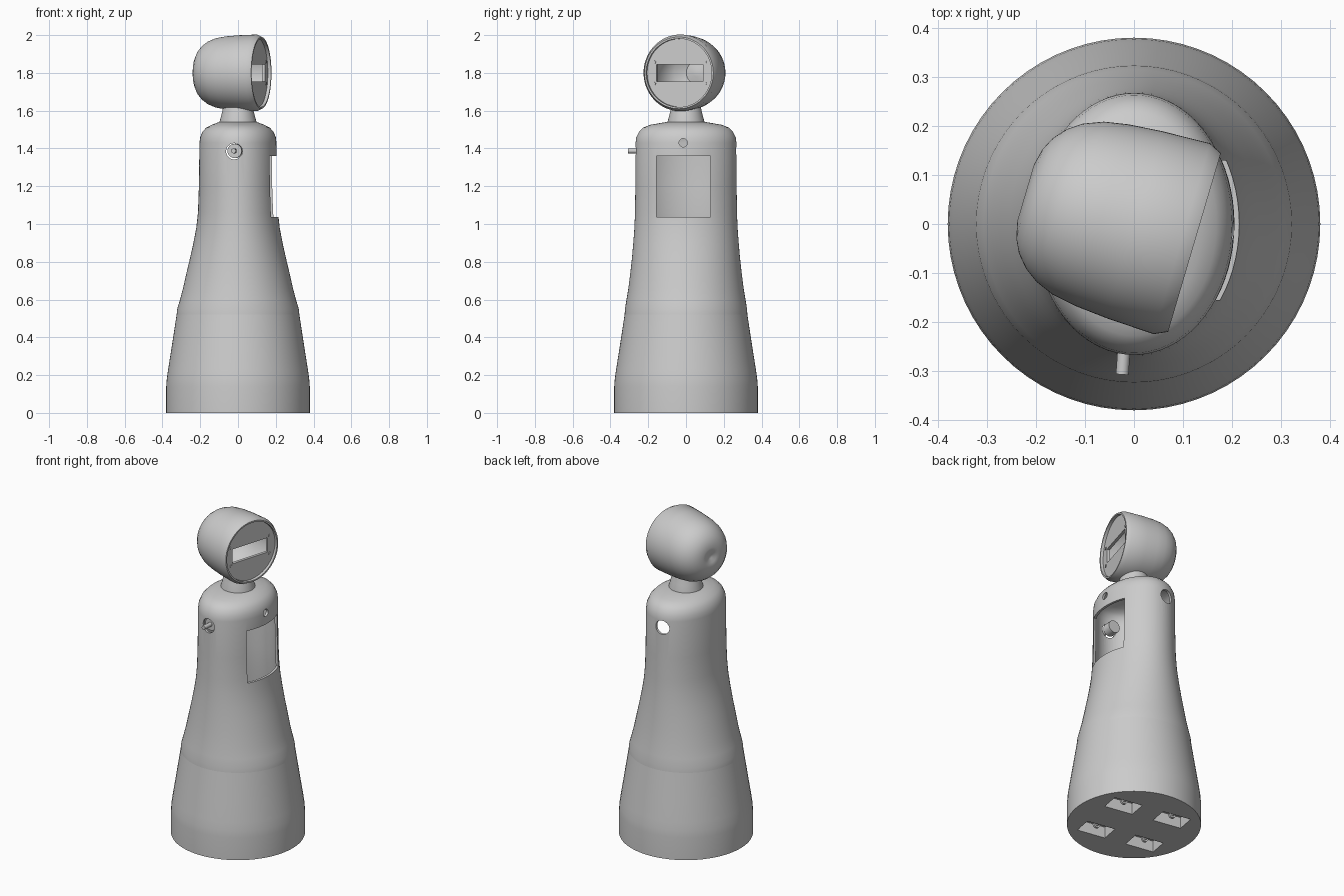
import bpy, bmesh, math
from mathutils import Matrix, Vector

cube = bpy.data.objects.get("Cube")
if cube:
    bpy.data.objects.remove(cube, do_unlink=True)

SIDES = 72
grey = bpy.data.materials.new("plain_grey")
grey.use_nodes = True
colour = (0.6, 0.6, 0.6, 1)
grey.diffuse_color = colour
grey.node_tree.nodes["Principled BSDF"].inputs["Base Color"].default_value = colour


def add_object(name, bm, matrix=None):
    bmesh.ops.recalc_face_normals(bm, faces=bm.faces)
    mesh = bpy.data.meshes.new(name)
    bm.to_mesh(mesh)
    bm.free()
    mesh.materials.append(grey)
    if matrix:
        mesh.transform(matrix)
    obj = bpy.data.objects.new(name, mesh)
    bpy.context.collection.objects.link(obj)
    return obj


def loft(name, profile, matrix=None, sides=SIDES):
    """Stack elliptical rings (height, x radius, y radius); zero radius is a pole."""
    bm = bmesh.new()
    rings = []
    for z, rx, ry in profile:
        if rx == 0:
            rings.append([bm.verts.new((0, 0, z))])
            continue
        angles = [math.tau * i / sides for i in range(sides)]
        rings.append([bm.verts.new((rx * math.cos(a), ry * math.sin(a), z)) for a in angles])
    for low, high in zip(rings, rings[1:]):
        for i in range(sides):
            j = (i + 1) % sides
            if len(low) == 1:
                bm.faces.new((low[0], high[j], high[i]))
            elif len(high) == 1:
                bm.faces.new((low[i], low[j], high[0]))
            else:
                bm.faces.new((low[i], low[j], high[j], high[i]))
    for ring, flip in ((rings[0], True), (rings[-1], False)):
        if len(ring) > 1:
            bm.faces.new(ring[::-1] if flip else ring)
    return add_object(name, bm, matrix)


def cylinder(name, start, end, radius, sides=24):
    axis = Vector(end) - Vector(start)
    turn = axis.to_track_quat("Z", "Y").to_matrix().to_4x4()
    profile = [(0, radius, radius), (axis.length, radius, radius)]
    return loft(name, profile, Matrix.Translation(start) @ turn, sides)


def box(name, centre, size, matrix=None):
    bm = bmesh.new()
    bmesh.ops.create_cube(bm, size=1)
    bmesh.ops.scale(bm, vec=size, verts=bm.verts)
    bmesh.ops.translate(bm, vec=centre, verts=bm.verts)
    return add_object(name, bm, matrix)


def apply_modifier(obj, modifier):
    bpy.context.view_layer.objects.active = obj
    bpy.ops.object.modifier_apply(modifier=modifier.name)


def cut(obj, cutter):
    mod = obj.modifiers.new("cut", "BOOLEAN")
    mod.operation, mod.solver, mod.object = "DIFFERENCE", "EXACT", cutter
    apply_modifier(obj, mod)
    bpy.data.objects.remove(cutter, do_unlink=True)


def smooth(*objects):
    bpy.ops.object.select_all(action="DESELECT")
    for obj in objects:
        obj.select_set(True)
        bpy.context.view_layer.objects.active = obj
    bpy.ops.object.shade_smooth_by_angle(angle=math.radians(32))


# Base skirt with four caster wells
base = loft("base", [(z, r, r) for z, r in (
    (0, .38), (.14, .38), (.18, .377), (.23, .37), (.35, .351), (.52, .325))])
drive_turn = Matrix.Rotation(math.radians(-10), 4, "Z")
casters = []
for sx in (-1, 1):
    for sy in (-1, 1):
        x, y = sx * .158, sy * .155
        cut(base, box("well", (x, y, .02), (.18, .115, .1), drive_turn))
        fork = drive_turn @ Vector((x, y + .06, .03))
        hub = drive_turn @ Vector((x, y + .01, .03))
        rim = drive_turn @ Vector((x, y - .005, .03))
        casters += [cylinder("caster_axle", fork, hub, .01),
                    cylinder("caster_wheel", hub, rim, .02)]

# Hollow body, round at the seam and oval at the shoulders
body = loft("body", [
    (.52, .325, .325), (.55, .322, .323), (.6, .307, .315), (.66, .291, .305),
    (.74, .273, .295), (.82, .254, .286), (.9, .236, .279), (.98, .221, .273),
    (1.06, .212, .27), (1.2, .207, .268), (1.43, .204, .267), (1.46, .2, .263),
    (1.49, .187, .248), (1.51, .168, .228), (1.525, .14, .19), (1.54, .1, .105)])
shell = body.modifiers.new("shell", "SOLIDIFY")
shell.thickness, shell.offset = .015, -1
apply_modifier(body, shell)
cut(body, box("window_cutter", (.2, -.0125, 1.198), (.3, .285, .324)))
cut(body, cylinder("button_cutter", (.1, -.015, 1.43), (.3, -.015, 1.43), .022))
cut(body, cylinder("side_cutter", (-.02, -.4, 1.385), (-.02, .4, 1.385), .043, 32))

# Plug with a thin rod poking through the front hole
plug = cylinder("rod_plug", (-.018, -.245, 1.387), (-.014, -.19, 1.387), .038)
rod = cylinder("rod", (-.024, -.307, 1.387), (-.018, -.22, 1.387), .013)

# Neck
neck = loft("neck", [(1.52, .1, .1), (1.54, .098, .098), (1.58, .087, .087), (1.64, .074, .074)])

# Hollow head, turned slightly towards the front
axis = Vector((.959, -.283, 0)).normalized()
up = Vector((0, 0, 1))
pose = Matrix((up.cross(axis), up, axis)).transposed().to_4x4()
pose.translation = (.0975, -.03, 1.8)
outer = [(-.318, 0), (-.32, .012), (-.33, .035), (-.332, .06), (-.324, .095),
         (-.31, .123), (-.288, .148), (-.26, .168), (-.22, .184), (-.17, .193),
         (-.1, .199), (0, .203), (.027, .19), (.027, .181), (.006, .18)]
inner = [(-.03, .18), (-.17, .178), (-.24, .158), (-.29, .118), (-.315, .06), (-.306, .02), (-.304, 0)]
head = loft("head", [(z, r, r) for z, r in outer + inner], pose)

# Recessed face plate with an open slot and screws
plate = loft("face_plate", [(-.008, .1805, .1805), (.01, .1805, .1805)], pose)
cut(plate, box("slot_cutter", (0, 0, 0), (.255, .09, .1), pose))
screws = []
for sx in (-1, 1):
    for sy in (-1, 1):
        x, y = sx * .14, sy * .057
        screws.append(cylinder("screw", pose @ Vector((x, y, .005)), pose @ Vector((x, y, .014)), .008, 12))

smooth(base, body, plug, rod, neck, head, plate, *casters, *screws)
